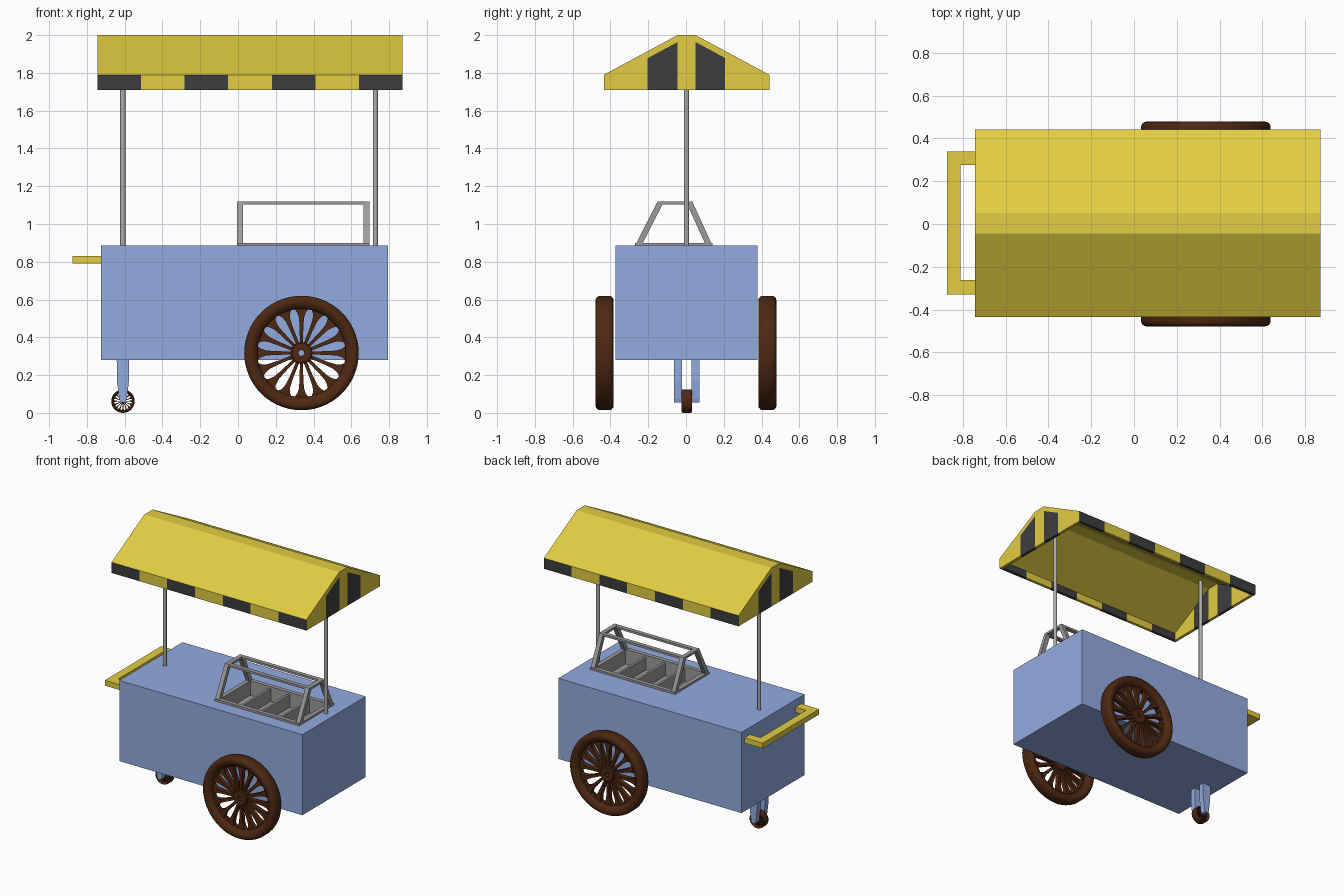
import bpy, bmesh, math

if "Cube" in bpy.data.objects:
    bpy.data.objects.remove(bpy.data.objects["Cube"])

def material(name, r, g, b):
    m = bpy.data.materials.new(name)
    m.diffuse_color = (r, g, b, 1)
    m.use_nodes = True
    m.node_tree.nodes["Principled BSDF"].inputs["Base Color"].default_value = m.diffuse_color
    return m

BLUE = material("blue_paint", 0.29, 0.41, 0.75)
YELLOW = material("yellow_canvas", 0.76, 0.61, 0.055)
BLACK = material("black_stripe", 0.048, 0.048, 0.048)
GREY = material("grey_metal", 0.33, 0.33, 0.33)
POLE = material("pole_metal", 0.42, 0.42, 0.42)
BROWN = material("brown_wood", 0.075, 0.021, 0.006)

def skin(bm, loops, closed=False, mat=0):
    """Bridge a list of equal point loops; cap the ends unless closed."""
    rows = [[bm.verts.new(p) for p in loop] for loop in loops]
    n, faces = len(rows[0]), []
    pairs = list(zip(rows, rows[1:])) + ([(rows[-1], rows[0])] if closed else [])
    for a, b in pairs:
        for i in range(n):
            j = (i + 1) % n
            faces.append(bm.faces.new((a[i], a[j], b[j], b[i])))
    if not closed:
        faces += [bm.faces.new(rows[0][::-1]), bm.faces.new(rows[-1])]
    for f in faces:
        f.material_index = mat
    return faces

def finish(name, bm, mats, smooth=False):
    bmesh.ops.recalc_face_normals(bm, faces=bm.faces)
    me = bpy.data.meshes.new(name)
    bm.to_mesh(me)
    bm.free()
    for m in mats:
        me.materials.append(m)
    ob = bpy.data.objects.new(name, me)
    bpy.context.collection.objects.link(ob)
    if smooth:
        bpy.ops.object.select_all(action='DESELECT')
        ob.select_set(True)
        bpy.context.view_layer.objects.active = ob
        bpy.ops.object.shade_smooth_by_angle(angle=math.radians(40))
    return ob

def rect(x0, x1, y0, y1, z):
    return [(x0, y0, z), (x1, y0, z), (x1, y1, z), (x0, y1, z)]

def box(bm, x0, x1, y0, y1, z0, z1):
    return skin(bm, [rect(x0, x1, y0, y1, z0), rect(x0, x1, y0, y1, z1)])

# Body with a sunken metal tray
bm = bmesh.new()
TX0, TX1, TY0, TY1 = 0.025, 0.67, -0.24, 0.11
faces = skin(bm, [rect(-0.725, 0.795, -0.372, 0.378, 0.28),
                  rect(-0.725, 0.795, -0.372, 0.378, 0.885),
                  rect(TX0, TX1, TY0, TY1, 0.885),
                  rect(TX0, TX1, TY0, TY1, 0.79)])
for f in faces:
    if all(v.co.x > 0 and v.co.x < 0.7 for v in f.verts):
        f.material_index = 1
finish("cart_body", bm, [BLUE, GREY])

# Tray dividers
bm = bmesh.new()
for i in range(1, 4):
    x = TX0 + (TX1 - TX0) * i / 4
    box(bm, x - 0.009, x + 0.009, TY0, TY1, 0.79, 0.885)
finish("tray_dividers", bm, [GREY])

# Guard frame above the tray
bm = bmesh.new()
for x0, x1 in ((-0.005, 0.027), (0.665, 0.697)):
    box(bm, x0, x1, -0.27, 0.14, 0.885, 0.9)
    box(bm, x0, x1, -0.15, 0.033, 1.103, 1.12)
    for yb, yt, w in ((-0.27, -0.15, 0.034), (0.14, 0.033, -0.034)):
        skin(bm, [rect(x0, x1, yb, yb + w, 0.885), rect(x0, x1, yt, yt + w, 1.12)])
for y, z in ((-0.27, 0.885), (0.108, 0.885), (-0.15, 1.104), (0.003, 1.104)):
    box(bm, -0.003, 0.695, y, y + 0.031, z, z + 0.0155)
finish("guard_frame", bm, [GREY])

# Push handle
bm = bmesh.new()
outline = [(-0.725, -0.33), (-0.875, -0.33), (-0.875, 0.34), (-0.725, 0.34),
           (-0.725, 0.275), (-0.812, 0.275), (-0.812, -0.262), (-0.725, -0.262)]
skin(bm, [[(x, y, z) for x, y in outline] for z in (0.79, 0.83)])
finish("push_handle", bm, [YELLOW])

# Canopy poles
def ring(x, y, z, r, n=20):
    return [(x + r * math.cos(2 * math.pi * i / n), y + r * math.sin(2 * math.pi * i / n), z)
            for i in range(n)]

for name, x in (("left_pole", -0.61), ("right_pole", 0.727)):
    bm = bmesh.new()
    skin(bm, [ring(x, 0.003, 0.88, 0.0135), ring(x, 0.003, 1.975, 0.0135)])
    finish(name, bm, [POLE], smooth=True)

# Canopy roof: a hollow gable with a flat ridge
CX0, CX1, CY0, CY1, T = -0.745, 0.872, -0.435, 0.441, 0.022
R0, R1, EAVE, LOW, DROP = -0.045, 0.051, 1.79, 1.71, 0.037

def roof_z(y):
    slope = (2.0 - EAVE) / (R0 - CY0)
    return min(2.0, EAVE + slope * min(y - CY0, CY1 - y))

profile = [(CY0, EAVE), (R0, 2.0), (R1, 2.0), (CY1, EAVE),
           (CY1 - T, roof_z(CY1 - T) - DROP), (R1, 2.0 - DROP),
           (R0, 2.0 - DROP), (CY0 + T, roof_z(CY0 + T) - DROP)]
bm = bmesh.new()
skin(bm, [[(x, y, z) for y, z in profile] for x in (CX0, CX1)])
finish("canopy_roof", bm, [YELLOW])

# Striped valance along both eaves, mitred at the corners
def clamp(v, lo, hi):
    return max(lo, min(hi, v))

for name, yo, yi in (("front_valance", CY0, CY0 + T), ("back_valance", CY1, CY1 - T)):
    bm = bmesh.new()
    for i in range(7):
        xs = [CX0 + (CX1 - CX0) * k / 7 for k in (i, i + 1)]
        xi = [clamp(x, CX0 + T, CX1 - T) for x in xs]
        loops = [[(a[0], y, LOW), (a[1], y, LOW), (a[1], y, EAVE), (a[0], y, EAVE)]
                 for a, y in ((xs, yo), (xi, yi))]
        skin(bm, loops, mat=1 - i % 2)
    finish(name, bm, [YELLOW, BLACK])

# Striped gable ends
stripes = [CY0, -0.203, R0, R1, 0.207, CY1]
for name, xo, xi in (("left_gable", CX0, CX0 + T), ("right_gable", CX1, CX1 - T)):
    bm = bmesh.new()
    for i in range(5):
        loops = []
        for x, inset in ((xo, 0), (xi, T)):
            ya, yb = [clamp(y, CY0 + inset, CY1 - inset) for y in stripes[i:i + 2]]
            ys = [yb, (ya + yb) / 2, ya]
            top = [(x, y, EAVE if y in (CY0, CY1) else roof_z(y) - DROP) for y in ys]
            loops.append([(x, ya, LOW), (x, yb, LOW)] + top)
        skin(bm, loops, mat=i % 2)
    finish(name, bm, [YELLOW, BLACK])

# Spoked wheels
def wheel(name, cx, cy, cz, r, w, n=56, spokes=16):
    def lathe(bm, pts):
        skin(bm, [[(cx + r * a * math.cos(2 * math.pi * i / n), cy + w * b,
                    cz + r * a * math.sin(2 * math.pi * i / n)) for i in range(n)]
                  for a, b in pts], closed=True)
    bm = bmesh.new()
    half = [(0.77, 0.2), (0.80, 0.36), (0.86, 0.47), (0.91, 0.5),
            (0.95, 0.48), (0.985, 0.39), (1.0, 0.25)]
    lathe(bm, half + [(a, -b) for a, b in half[::-1]])            # tyre
    lathe(bm, [(0.05, 0.3), (0.17, 0.3), (0.19, 0.24),
               (0.19, -0.24), (0.17, -0.3), (0.05, -0.3)])        # hub
    # spokes flare where they meet the rim
    side = [(0.15, 0.028), (0.45, 0.032), (0.62, 0.045), (0.71, 0.075), (0.75, 0.11), (0.79, 0.15)]
    for k in range(spokes):
        t = 2 * math.pi * k / spokes
        c, s = math.cos(t), math.sin(t)
        out = side + [(a, -b) for a, b in side[::-1]]
        skin(bm, [[(cx + r * (a * c - b * s), cy + y * w, cz + r * (a * s + b * c))
                   for a, b in out] for y in (-0.18, 0.18)])
    finish(name, bm, [BROWN], smooth=True)

wheel("front_wheel", 0.336, -0.431, 0.317, 0.303, 0.096)
wheel("back_wheel", 0.336, 0.431, 0.317, 0.303, 0.096)
wheel("caster_wheel", -0.609, 0.004, 0.062, 0.062, 0.058, n=32)

# Caster fork: two tapered cheeks
bm = bmesh.new()
for y0, y1 in ((-0.063, -0.021), (0.029, 0.071)):
    skin(bm, [rect(-0.609 - h, -0.609 + h, y0, y1, z)
              for z, h in ((0.055, 0.014), (0.075, 0.02), (0.17, 0.032), (0.282, 0.033))])
finish("caster_fork", bm, [BLUE])

# Caster axle
bm = bmesh.new()
skin(bm, [[(-0.609 + x, y, 0.066 + z) for x, z, _ in ring(0, 0, 0, 0.008, 12)]
          for y in (-0.03, 0.038)])
finish("caster_axle", bm, [BLUE])
